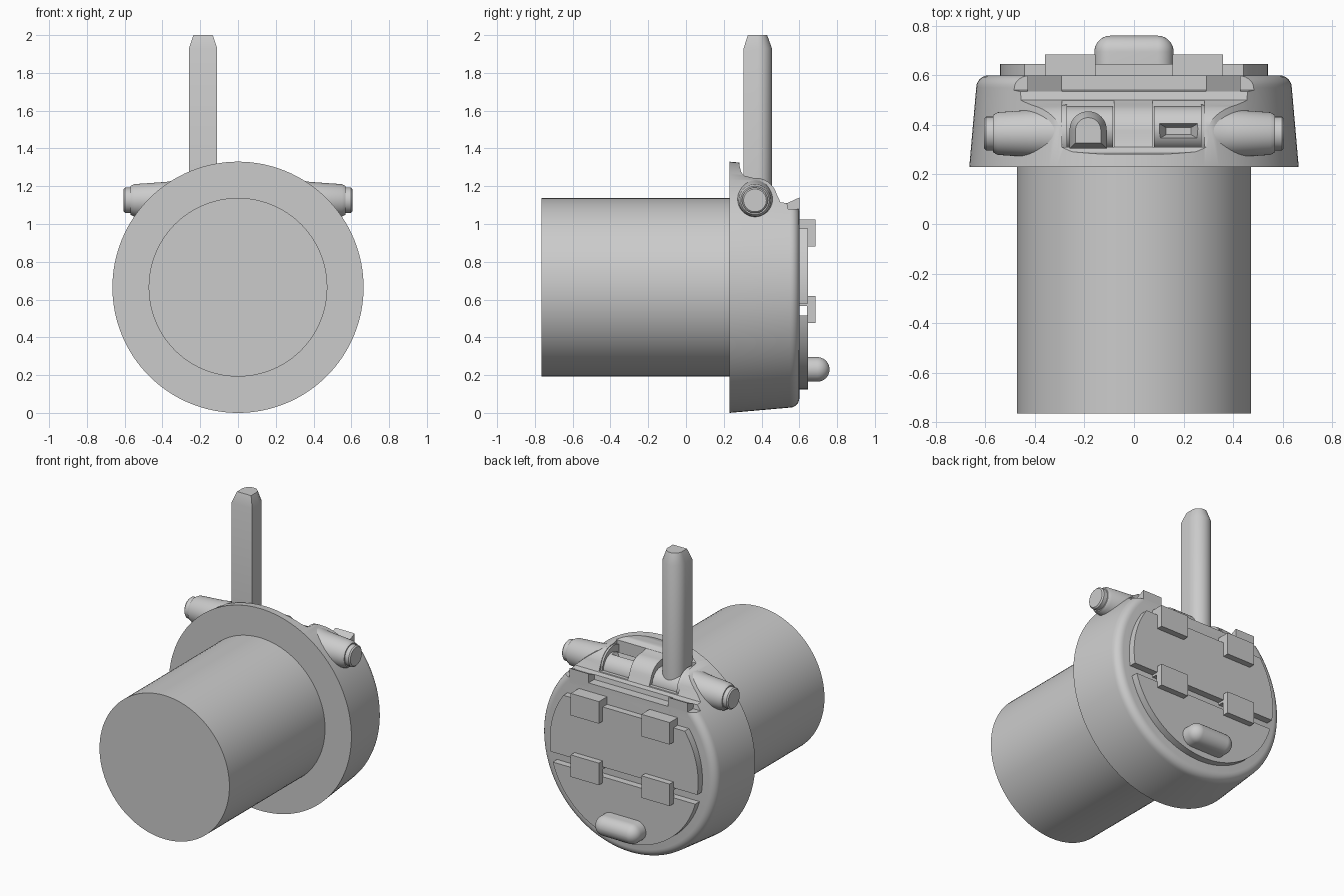
import bpy, bmesh
from math import sin, cos, pi, asin, radians

old = bpy.data.objects.get("Cube")
if old:
    bpy.data.objects.remove(old, do_unlink=True)

grey = bpy.data.materials.new("light_grey")
grey.use_nodes = True
grey.diffuse_color = (0.6, 0.6, 0.6, 1)
grey.node_tree.nodes["Principled BSDF"].inputs["Base Color"].default_value = (0.6, 0.6, 0.6, 1)

CZ = 0.665          # height of the main axis
PIVOT = (0.365, 1.125)  # y, z of the prong pivot


def loft(name, rings):
    """Skin matching rings of points and cap both ends."""
    bm = bmesh.new()
    loops = [[bm.verts.new(p) for p in ring] for ring in rings]
    n = len(loops[0])
    for a, b in zip(loops, loops[1:]):
        for i in range(n):
            j = (i + 1) % n
            bm.faces.new((a[i], a[j], b[j], b[i]))
    bm.faces.new(loops[0])
    bm.faces.new(loops[-1])
    bmesh.ops.recalc_face_normals(bm, faces=bm.faces)
    mesh = bpy.data.meshes.new(name)
    bm.to_mesh(mesh)
    bm.free()
    mesh.materials.append(grey)
    ob = bpy.data.objects.new(name, mesh)
    bpy.context.collection.objects.link(ob)
    return ob


def place(axis, a, p, q):
    return {"x": (a, p, q), "y": (p, a, q), "z": (p, q, a)}[axis]


def lathe(name, axis, centre, profile, n=96):
    """Turn (position, radius) pairs around an axis."""
    return loft(name, [[place(axis, a, centre[0] + r * cos(2 * pi * i / n),
                              centre[1] + r * sin(2 * pi * i / n))
                        for i in range(n)] for a, r in profile])


def prism(name, axis, pts, start, end):
    return loft(name, [[place(axis, a, p, q) for p, q in pts] for a in (start, end)])


def box(name, x, y, z):
    return prism(name, "z", [(x[0], y[0]), (x[1], y[0]), (x[1], y[1]), (x[0], y[1])], *z)


def activate(ob):
    bpy.ops.object.select_all(action="DESELECT")
    ob.select_set(True)
    bpy.context.view_layer.objects.active = ob


def cut(ob, cutter):
    mod = ob.modifiers.new("cut", "BOOLEAN")
    mod.operation = "DIFFERENCE"
    mod.solver = "EXACT"
    mod.object = cutter
    activate(ob)
    bpy.ops.object.modifier_apply(modifier=mod.name)
    bpy.data.objects.remove(cutter, do_unlink=True)


def smooth(ob):
    activate(ob)
    bpy.ops.object.shade_smooth_by_angle(angle=radians(32))


# Main barrel
smooth(lathe("barrel", "y", (0, CZ), [(-0.765, 0.473), (0.24, 0.473)]))

# Tapered housing with a rounded back edge
fillet = [(0.55 + 0.05 * sin(t * pi / 12), 0.587 + 0.05 * cos(t * pi / 12)) for t in range(7)]
housing = lathe("housing", "y", (0, CZ), [(0.23, 0.665)] + fillet, 128)

# Saddle cut behind the front flange, leaving the pivot hump
hump = [(PIVOT[0] + 0.12 * cos(radians(a)), PIVOT[1] + 0.12 * sin(radians(a)))
        for a in range(95, 5, -10)]
saddle = [(0.278, 1.5), (0.283, 1.31), (0.292, 1.275), (0.31, 1.255)] + hump + [
    (0.5, 1.115), (0.535, 1.11), (0.54, 1.08), (0.75, 1.08), (0.75, 1.5)]
cut(housing, prism("saddle_cutter", "x", saddle, -0.8, 0.8))

# Two pockets for the prongs
for x in ((-0.29, -0.08), (0.075, 0.285)):
    cut(housing, box("pocket_cutter", x, (0.31, 0.5), (1.12, 1.5)))
smooth(housing)

# Pivot drums inside the pockets
drums = [lathe(n, "x", (0.385, 1.115), [(a, 0.09), (b, 0.09)], 48)
         for n, a, b in (("right_drum", -0.285, -0.085), ("left_drum", 0.08, 0.28))]


def slot_ring(w, d, z):
    return [(0.18 + i * w, 0.375 + j * d, z) for i, j in ((-1, -1), (1, -1), (1, 1), (-1, 1))]


cut(drums[1], loft("slot_cutter", [slot_ring(0.05, 0.014, 1.15), slot_ring(0.08, 0.032, 1.21)]))
for drum in drums:
    smooth(drum)

# Raised prong, flat in front and round behind, with a tapered tip
section = [(-0.075, -0.07), (0.075, -0.07)] + [
    (0.075 * cos(pi * i / 20), 0.005 + 0.075 * sin(pi * i / 20)) for i in range(21)]
smooth(loft("prong", [[(-0.185 + s * x, 0.375 + s * y, z) for x, y in section]
                      for z, s in ((1.12, 1), (1.93, 1), (2.0, 0.68))]))

for side, s in (("left", 1), ("right", -1)):
    # Pivot posts with end caps
    post = [(0.27, 0.118), (0.32, 0.108), (0.38, 0.098), (0.55, 0.086), (0.57, 0.075)]
    smooth(lathe(side + "_post", "x", PIVOT, [(s * a, r) for a, r in post], 64))
    cap = [(0.56, 0.068), (0.597, 0.068), (0.605, 0.06)]
    smooth(lathe(side + "_post_cap", "x", PIVOT, [(s * a, r) for a, r in cap], 64))
    # Wedges at the top of the back edge
    prism(side + "_wedge", "x", [(0.535, 1.04), (0.6, 1.04), (0.6, 1.14), (0.535, 1.11)],
          s * 0.29, s * 0.43)
    # Overlapping tabs on the back plates
    for level, z in (("upper", 0.88), ("lower", 0.475)):
        tab = [(0.59, z + 0.09), (0.64, z + 0.09), (0.64, z), (0.685, z),
               (0.685, z + 0.145), (0.59, z + 0.145)]
        prism(side + "_" + level + "_tab", "x", tab, s * 0.155, s * 0.36)


# Back plates: bands of one disc
def plate(name, z0, z1, r=0.54, n=40):
    a0, a1 = (asin(max(-0.9999, (z - CZ) / r)) for z in (z0, z1))
    arc = [(r * cos(a0 + (a1 - a0) * i / n), CZ + r * sin(a0 + (a1 - a0) * i / n))
           for i in range(n + 1)]
    smooth(prism(name, "y", arc + [(-x, z) for x, z in reversed(arc)], 0.59, 0.645))


plate("upper_plate", 0.58, 0.975)
plate("lower_plate", 0.125, 0.515)


# Rounded knob on the lower plate
def stadium(y, r, n=16):
    half = [(0.095 + r * cos(-pi / 2 + pi * i / n), r * sin(-pi / 2 + pi * i / n))
            for i in range(n + 1)]
    return [(x, y, 0.23 + z) for x, z in half + [(-x, -z) for x, z in half]]


dome = [stadium(0.695 + 0.065 * sin(t * pi / 20), max(0.002, 0.065 * cos(t * pi / 20)))
        for t in range(11)]
smooth(loft("knob", [stadium(0.62, 0.065)] + dome))
